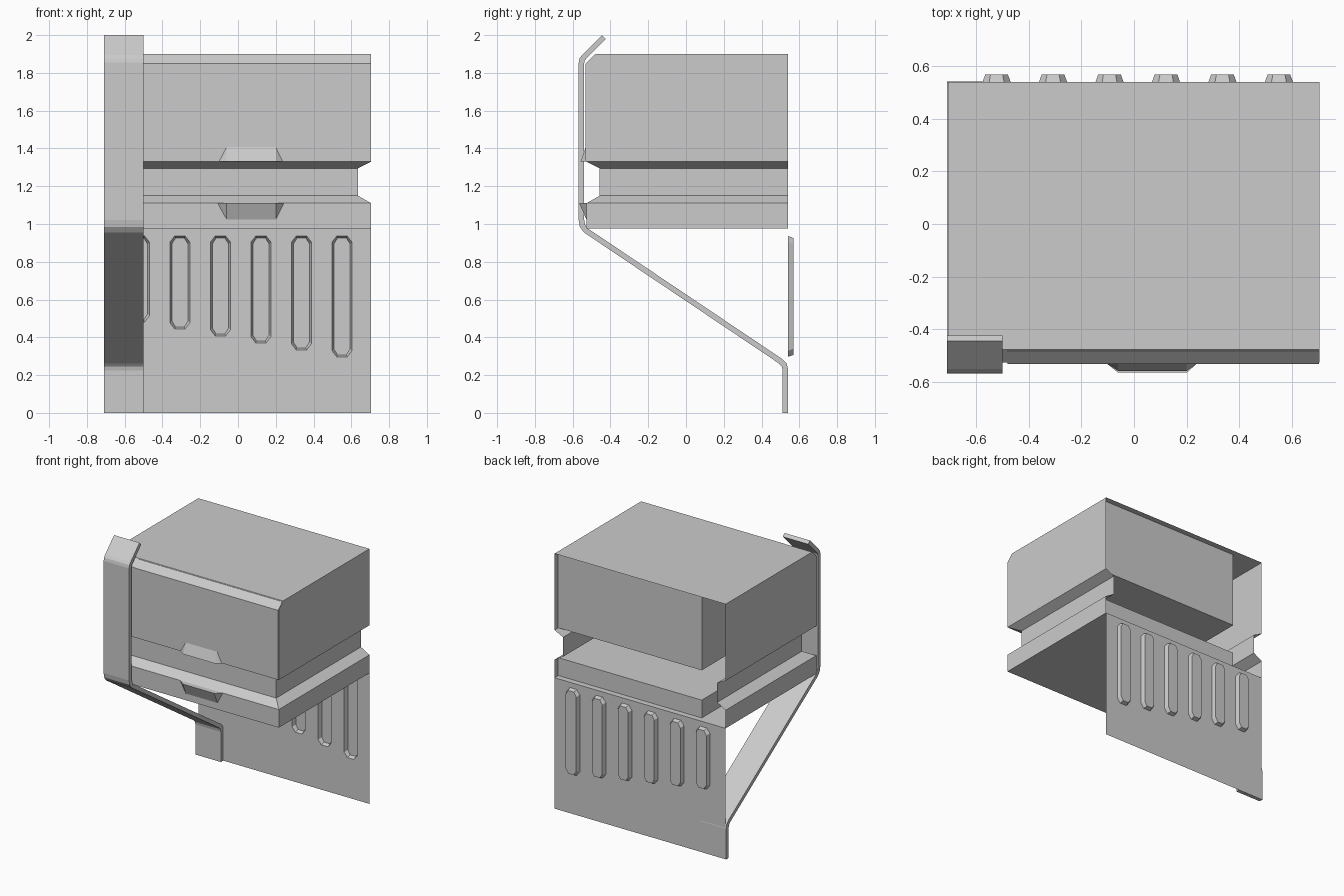
import bpy, bmesh
from mathutils import Vector

if "Cube" in bpy.data.objects:
    bpy.data.objects.remove(bpy.data.objects["Cube"])


def make(name, verts, faces):
    me = bpy.data.meshes.new(name)
    bm = bmesh.new()
    vs = [bm.verts.new(v) for v in verts]
    for f in faces:
        bm.faces.new([vs[i] for i in f])
    bmesh.ops.recalc_face_normals(bm, faces=bm.faces)
    bm.to_mesh(me)
    bm.free()
    ob = bpy.data.objects.new(name, me)
    bpy.context.collection.objects.link(ob)
    return ob


def extrude_x(name, prof, x0, x1):
    """Solid from a closed (y, z) profile between two x positions."""
    n = len(prof)
    verts = [(x, y, z) for x in (x0, x1) for y, z in prof]
    faces = [(i, (i + 1) % n, n + (i + 1) % n, n + i) for i in range(n)]
    faces += [tuple(range(n)), tuple(range(n, 2 * n))]
    return make(name, verts, faces)


W, FRONT, BACK = 0.705, -0.527, 0.54

# Housing: thin open-backed sheet with a groove around three sides
rings = [(0, 0, 0.975), (0, 0, 1.11), (.07, .07, 1.15), (.07, .07, 1.295),
         (0, 0, 1.33), (0, 0, 1.85), (0, .05, 1.9)]
verts, faces = [], []
for side, front, z in rings:
    verts += [(-W + side, BACK, z), (-W + side, FRONT + front, z),
              (W - side, FRONT + front, z), (W - side, BACK, z)]
for r in range(len(rings) - 1):
    for k in range(3):
        a = r * 4 + k
        faces.append((a, a + 1, a + 5, a + 4))
last = 4 * (len(rings) - 1)
faces += [(0, 1, 2, 3), tuple(range(last, last + 4))]
make("housing", verts, faces)

# Inner blocks above and below the groove
extrude_x("upper_block", [(0.50, 1.332), (-0.531, 1.332), (-0.531, 1.85),
                          (-0.484, 1.897), (0.50, 1.897)], -0.48, 0.703)
extrude_x("lower_block", [(0.50, 0.977), (-0.525, 0.977), (-0.525, 1.11),
                          (0.50, 1.11)], -0.48, 0.703)

# Bent strap: front edge of the path, thickened by mitred offset
path = [Vector(p) for p in [(-.445, 2.0), (-.55, 1.895), (-.563, 1.877), (-.568, 1.855),
                            (-.568, 1.02), (-.562, .985), (-.54, .955), (.492, .262),
                            (.507, .246), (.512, .225), (.512, 0)]]
T = 0.029
inner = []
for i, p in enumerate(path):
    dirs = []
    if i > 0:
        dirs.append((p - path[i - 1]).normalized())
    if i < len(path) - 1:
        dirs.append((path[i + 1] - p).normalized())
    normals = [Vector((-d.y, d.x)) for d in dirs]
    n = sum(normals, Vector((0, 0))).normalized()
    inner.append(p + n * (T / n.dot(normals[0])))
inner[-1].y = 0
n = len(path)
verts, faces = [], []
for p, q in zip(path, inner):
    verts += [(-0.71, p.x, p.y), (-0.50, p.x, p.y), (-0.50, q.x, q.y), (-0.71, q.x, q.y)]
for i in range(n - 1):
    for k in range(4):
        a, b = i * 4 + k, i * 4 + (k + 1) % 4
        faces.append((a, b, b + 4, a + 4))
faces += [(0, 1, 2, 3), tuple(range(4 * n - 4, 4 * n))]
make("strap", verts, faces)

# Finger grips on both sides of the groove
for name, z0, z1, out in (("upper_grip", 1.33, 1.415, -0.558), ("lower_grip", 1.11, 1.025, -0.565)):
    make(name, [(-.11, -.525, z0), (-.06, out, z0), (.20, out, z0), (.245, -.525, z0),
                (-.06, -.528, z1), (.20, -.528, z1)],
         [(0, 1, 2, 3), (1, 2, 5, 4), (0, 1, 4), (2, 3, 5), (0, 3, 5, 4)])


# Back panel with slots pressed outward
def slot_loop(cx, lo, hi, inset):
    w, f, c = 0.053 - inset, 0.028 - inset * .5, 0.032
    lo, hi = lo + inset, hi - inset
    return [(cx - w, lo + c), (cx - f, lo), (cx + f, lo), (cx + w, lo + c),
            (cx + w, hi - c), (cx + f, hi), (cx - f, hi), (cx - w, hi - c)]


bm = bmesh.new()


def edge_loop(pts, y):
    vs = [bm.verts.new((x, y, z)) for x, z in pts]
    return vs, [bm.edges.new((vs[i], vs[(i + 1) % len(vs)])) for i in range(len(vs))]


edges = edge_loop([(-W, 0), (W, 0), (W, 0.975), (-W, 0.975)], BACK)[1]
rims = []
for i in range(6):
    cx, lo = -0.522 + i * 0.2145, 0.482 - i * 0.037
    vs, es = edge_loop(slot_loop(cx, lo, 0.936, 0), BACK)
    edges += es
    rims.append((vs, cx, lo))
bmesh.ops.triangle_fill(bm, use_beauty=True, use_dissolve=False, edges=edges, normal=(0, 1, 0))
for vs, cx, lo in rims:
    cap = [bm.verts.new((x, 0.568, z)) for x, z in slot_loop(cx, lo, 0.936, 0.01)]
    for k in range(8):
        bm.faces.new((vs[k], vs[(k + 1) % 8], cap[(k + 1) % 8], cap[k]))
    bm.faces.new(cap)
bmesh.ops.recalc_face_normals(bm, faces=bm.faces)
mesh = bpy.data.meshes.new("back_panel")
bm.to_mesh(mesh)
bm.free()
bpy.context.collection.objects.link(bpy.data.objects.new("back_panel", mesh))
